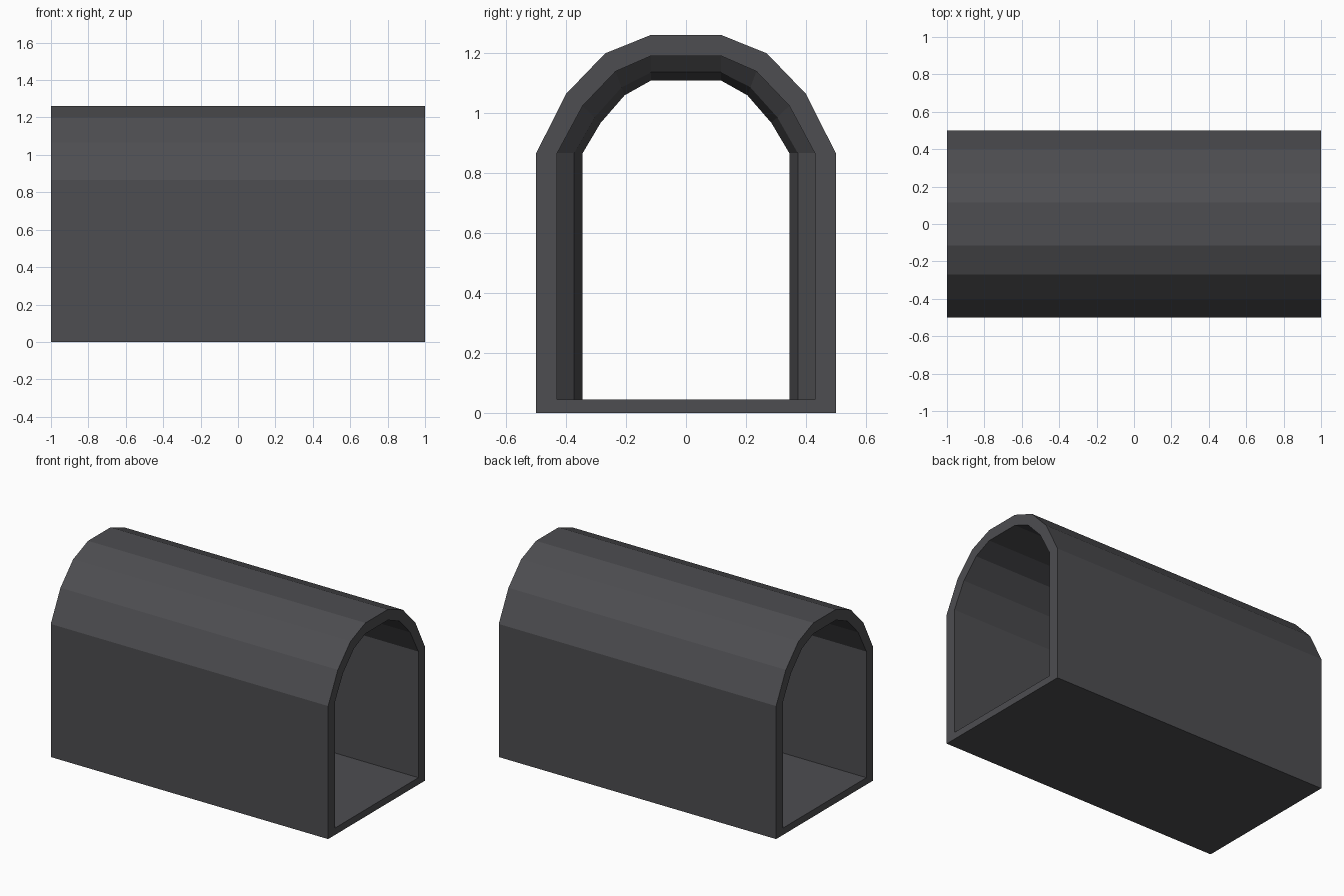
import bpy, bmesh

if "Cube" in bpy.data.objects:
    bpy.data.objects.remove(bpy.data.objects["Cube"])

FLOOR = 0.045
# Half profiles (y, z) from the bottom corner to the crown
OUTER = [(0.5, 0.0), (0.5, 0.867), (0.4, 1.065), (0.27, 1.2), (0.116, 1.262)]
INNER = [(0.43, FLOOR), (0.43, 0.867), (0.345, 1.025), (0.235, 1.14), (0.116, 1.192)]
THROAT = [(0.345, FLOOR), (0.345, 0.867), (0.285, 0.968), (0.205, 1.06), (0.116, 1.11)]
# Stations along the tunnel: (x, how far the wall swells toward the throat)
STATIONS = [(1, 0), (0.17, 0), (0.12, 0.67), (0, 1), (-0.12, 0.67), (-0.17, 0), (-1, 0)]


def mirrored(half):
    return half + [(-y, z) for y, z in reversed(half)]


def blend(a, b, t):
    return [(p[0] + (q[0] - p[0]) * t, p[1] + (q[1] - p[1]) * t) for p, q in zip(a, b)]


bm = bmesh.new()


def ring(x, half):
    return [bm.verts.new((x, y, z)) for y, z in mirrored(half)]


def bridge(a, b):
    n = len(a)
    for i in range(n):
        j = (i + 1) % n
        bm.faces.new((a[i], a[j], b[j], b[i]))


# Closed chain of rings: outer skin, end rims, inner lining with middle rib
rings = [ring(-1, OUTER), ring(1, OUTER)]
rings += [ring(x, blend(INNER, THROAT, t)) for x, t in STATIONS]
for i, r in enumerate(rings):
    bridge(r, rings[(i + 1) % len(rings)])
bmesh.ops.recalc_face_normals(bm, faces=bm.faces)

mesh = bpy.data.meshes.new("arched_tunnel")
bm.to_mesh(mesh)
bm.free()
tunnel = bpy.data.objects.new("arched_tunnel", mesh)
bpy.context.collection.objects.link(tunnel)

# Single dark grey colour
grey = bpy.data.materials.new("dark_grey")
grey.diffuse_color = (0.075, 0.075, 0.082, 1)
grey.use_nodes = True
grey.node_tree.nodes["Principled BSDF"].inputs["Base Color"].default_value = grey.diffuse_color
mesh.materials.append(grey)
